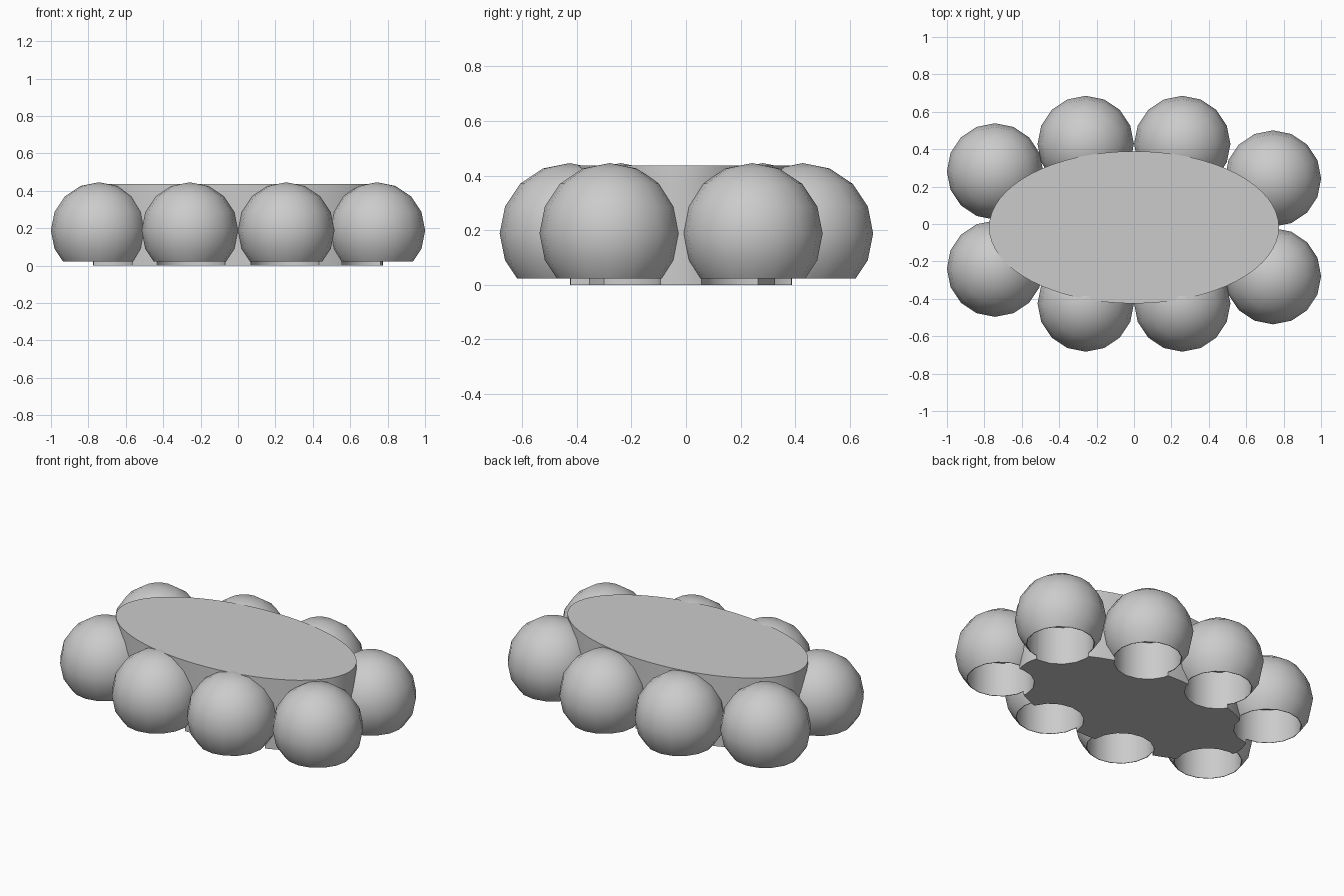
import bpy, bmesh, math
from mathutils import Matrix

cube = bpy.data.objects.get("Cube")
if cube:
    bpy.data.objects.remove(cube, do_unlink=True)

# One plain grey for everything
grey = bpy.data.materials.new("plain grey")
grey.use_nodes = True
grey.diffuse_color = (0.6, 0.6, 0.6, 1)
grey.node_tree.nodes["Principled BSDF"].inputs["Base Color"].default_value = grey.diffuse_color

RADIUS, CENTRE_Z, RIM_Z, HEIGHT = 0.2575, 0.188, 0.023, 0.437
BORE_RADIUS, BORE_TOP, BORE_DEPTH = 0.19, 0.235, 0.4
SPOTS = [(-0.743, 0.281), (-0.258, 0.428), (0.258, 0.428), (0.743, 0.243),
         (0.743, -0.279), (0.258, -0.425), (-0.258, -0.425), (-0.743, -0.239)]


def make_object(name, bm, location):
    mesh = bpy.data.meshes.new(name)
    bmesh.ops.recalc_face_normals(bm, faces=bm.faces)
    bm.to_mesh(mesh)
    bm.free()
    mesh.materials.append(grey)
    obj = bpy.data.objects.new(name, mesh)
    obj.location = location
    bpy.context.collection.objects.link(obj)
    return obj


def ball_mesh():
    """Solid sphere cut flat at the rim."""
    bm = bmesh.new()
    bmesh.ops.create_uvsphere(bm, u_segments=16, v_segments=8, radius=RADIUS)
    bmesh.ops.bisect_plane(bm, geom=bm.verts[:] + bm.edges[:] + bm.faces[:],
                           plane_co=(0, 0, RIM_Z - CENTRE_Z), plane_no=(0, 0, 1),
                           clear_inner=True)
    bmesh.ops.holes_fill(bm, edges=[e for e in bm.edges if e.is_boundary])
    return bm


def cylinder_mesh(segments, rx, ry, depth):
    bm = bmesh.new()
    bmesh.ops.create_cone(bm, cap_ends=True, segments=segments, radius1=1, radius2=1, depth=depth)
    bmesh.ops.transform(bm, verts=bm.verts, matrix=Matrix.Diagonal((rx, ry, 1, 1)))
    return bm


def subtract(obj, cutter):
    mod = obj.modifiers.new("bore", "BOOLEAN")
    mod.operation = "DIFFERENCE"
    mod.solver = "EXACT"
    mod.object = cutter
    bpy.context.view_layer.objects.active = obj
    bpy.ops.object.modifier_apply(modifier=mod.name)


def smooth(obj):
    bpy.ops.object.select_all(action="DESELECT")
    obj.select_set(True)
    bpy.context.view_layer.objects.active = obj
    bpy.ops.object.shade_smooth_by_angle(angle=math.radians(30))


# Oval body
body = make_object("oval_body", cylinder_mesh(64, 0.775, 0.407, HEIGHT), (0, -0.018, HEIGHT / 2))

# Balls around the body, with a round flat-topped bore from below through both
for i, (x, y) in enumerate(SPOTS):
    ball = make_object(f"ball_{i + 1}", ball_mesh(), (x, y, CENTRE_Z))
    bore = make_object("bore_cutter", cylinder_mesh(16, BORE_RADIUS, BORE_RADIUS, BORE_DEPTH),
                       (x, y, BORE_TOP - BORE_DEPTH / 2))
    bore.hide_render = True
    subtract(ball, bore)
    subtract(body, bore)
    bpy.data.objects.remove(bore, do_unlink=True)
    smooth(ball)

smooth(body)
